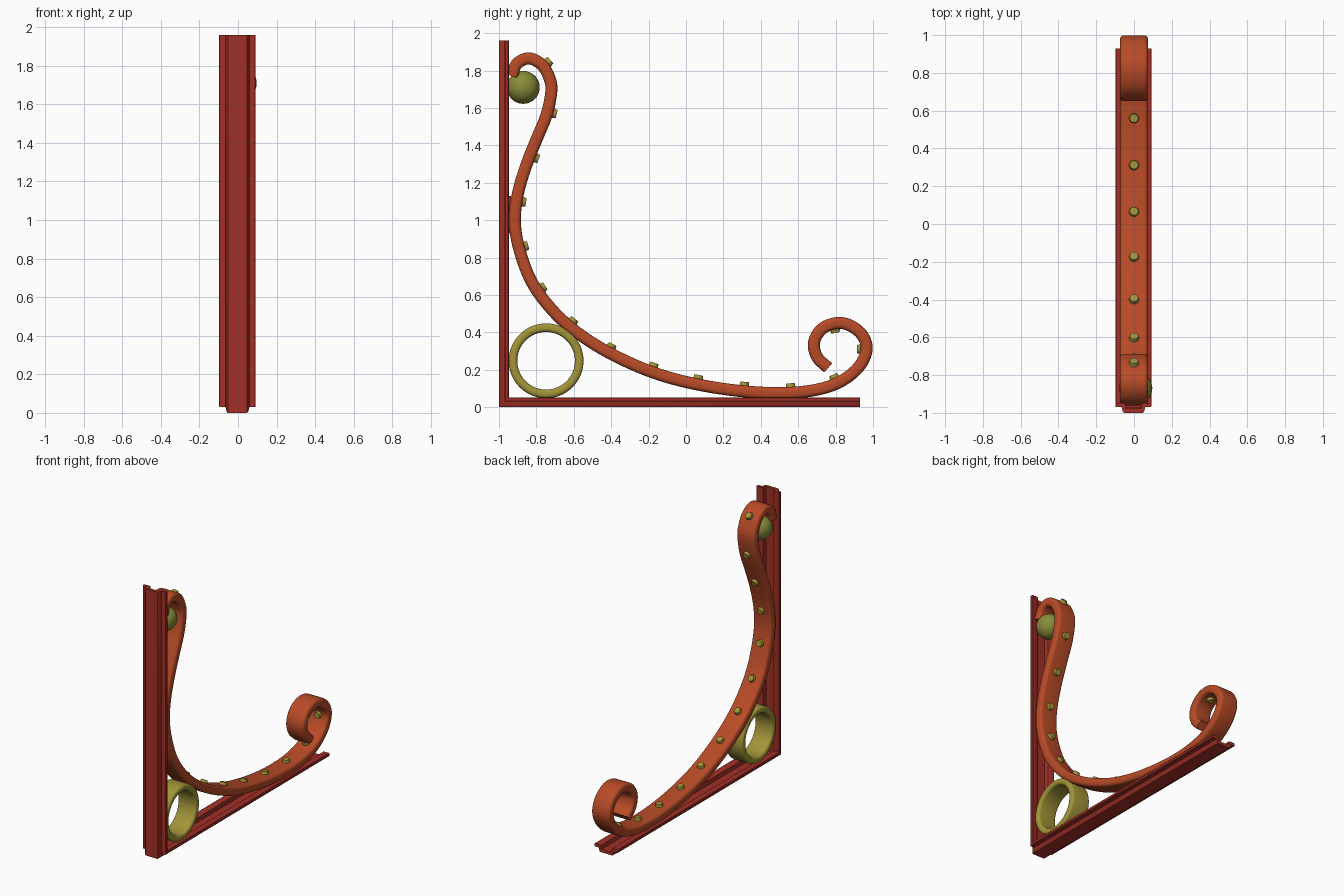
import bpy, bmesh, math
from mathutils import Vector

if "Cube" in bpy.data.objects:
    bpy.data.objects.remove(bpy.data.objects["Cube"])


def material(name, color):
    m = bpy.data.materials.new(name)
    m.diffuse_color = (*color, 1)
    m.use_nodes = True
    m.node_tree.nodes["Principled BSDF"].inputs["Base Color"].default_value = m.diffuse_color
    return m


RED = material("rust_red", (0.48, 0.07, 0.02))
DARK_RED = material("dark_red", (0.36, 0.03, 0.02))
OLIVE = material("olive", (0.36, 0.30, 0.04))
GREEN = material("moss_green", (0.25, 0.27, 0.04))


def finish(name, bm, mat, angle=35):
    bmesh.ops.recalc_face_normals(bm, faces=bm.faces[:])
    me = bpy.data.meshes.new(name)
    bm.to_mesh(me)
    bm.free()
    ob = bpy.data.objects.new(name, me)
    bpy.context.collection.objects.link(ob)
    me.materials.append(mat)
    bpy.ops.object.select_all(action='DESELECT')
    bpy.context.view_layer.objects.active = ob
    ob.select_set(True)
    bpy.ops.object.shade_smooth_by_angle(angle=math.radians(angle))
    return ob


def spline(pts, steps=6):
    """Catmull-Rom curve through 2D points."""
    p = [Vector(q) for q in pts]
    p = [2 * p[0] - p[1]] + p + [2 * p[-1] - p[-2]]
    out = []
    for a, b, c, d in zip(p, p[1:], p[2:], p[3:]):
        for i in range(steps):
            t = i / steps
            out.append(0.5 * (2 * b + (c - a) * t + (2 * a - 5 * b + 4 * c - d) * t * t
                              + (3 * b - a - 3 * c + d) * t ** 3))
    return out + [p[-2]]


def sweep(name, path, profile, mat, closed=False, x0=0.0):
    """Sweep an (x, depth) profile along a path in the YZ plane, mitring corners."""
    bm = bmesh.new()
    path = [Vector(p) for p in path]
    n = len(path)
    rings = []
    for i, p in enumerate(path):
        before = path[i - 1] if closed or i else None
        after = path[(i + 1) % n] if closed or i < n - 1 else None
        t1 = (p - before).normalized() if before is not None else (after - p).normalized()
        t2 = (after - p).normalized() if after is not None else t1
        n1, n2 = Vector((-t1.y, t1.x)), Vector((-t2.y, t2.x))
        nor = (n1 + n2) / (1 + n1.dot(n2))
        rings.append([bm.verts.new((x + x0, p.x + nor.x * d, p.y + nor.y * d))
                      for x, d in profile])
    k = len(profile)
    pairs = list(zip(rings, rings[1:])) + ([(rings[-1], rings[0])] if closed else [])
    for a, b in pairs:
        for j in range(k):
            bm.faces.new((a[j], a[(j + 1) % k], b[(j + 1) % k], b[j]))
    if not closed:
        bm.faces.new(rings[0])
        bm.faces.new(rings[-1][::-1])
    return finish(name, bm, mat)


def rounded_bar(w, t, r):
    """Rounded rectangle section, half width w and half thickness t."""
    out = []
    for cx, cy, a0 in ((1, 1, 0), (-1, 1, 90), (-1, -1, 180), (1, -1, 270)):
        for s in range(5):
            a = math.radians(a0 + s * 22.5)
            out.append((cx * (w - r) + r * math.cos(a), cy * (t - r) + r * math.sin(a)))
    return out


# Mitred L frame of hat-section channel
half = [(0.050, 0.0), (0.056, 0.006), (0.062, 0.030), (0.092, 0.030), (0.095, 0.034),
        (0.095, 0.049), (0.092, 0.053), (0.050, 0.053), (0.044, 0.049), (0.038, 0.022)]
hat = half + [(-x, d) for x, d in reversed(half)]
sweep("channel_frame", [(-1, 1.96), (-1, 0), (0.93, 0)], hat, DARK_RED, x0=-0.003)

# Scrolled strap
strap_path = spline([
    (-0.93, 1.77), (-0.905, 1.835), (-0.84, 1.865), (-0.77, 1.83), (-0.73, 1.76),
    (-0.72, 1.69), (-0.745, 1.565), (-0.80, 1.43), (-0.857, 1.285), (-0.90, 1.135),
    (-0.915, 0.99), (-0.89, 0.84), (-0.825, 0.67), (-0.72, 0.525), (-0.59, 0.405),
    (-0.40, 0.285), (-0.16, 0.18), (0.095, 0.115), (0.365, 0.08), (0.605, 0.08),
    (0.79, 0.12), (0.915, 0.205), (0.966, 0.31), (0.93, 0.40), (0.835, 0.45),
    (0.735, 0.425), (0.685, 0.35), (0.70, 0.27), (0.76, 0.21)])
sweep("scroll_strap", strap_path, rounded_bar(0.075, 0.032, 0.022), RED)

# Ring in the corner
ring_path = [(-0.748 + 0.177 * math.cos(a), 0.248 + 0.177 * math.sin(a))
             for a in (2 * math.pi * i / 64 for i in range(64))]
sweep("corner_ring", ring_path, rounded_bar(0.075, 0.023, 0.018), OLIVE, closed=True)

# Ball under the upper curl
bm = bmesh.new()
bmesh.ops.create_uvsphere(bm, u_segments=32, v_segments=16, radius=0.088)
bmesh.ops.translate(bm, verts=bm.verts[:], vec=(0.009, -0.87, 1.71))
finish("ball", bm, GREEN, 60)

# Joint pad between strap and upright
bm = bmesh.new()
bmesh.ops.create_cube(bm, size=1)
for v in bm.verts:
    v.co = (v.co.x * 0.11, -0.953 + v.co.y * 0.035, 1.03 + v.co.z * 0.2)
finish("joint_pad", bm, DARK_RED)

# Rivets spaced evenly along the strap
travelled, target, count = 0.0, 0.235, 0
for a, b in zip(strap_path, strap_path[1:]):
    seg = (b - a).length
    while target <= travelled + seg and count < 15:
        p = a.lerp(b, (target - travelled) / seg)
        t = (b - a).normalized()
        nor = Vector((0, -t.y, t.x))
        bm = bmesh.new()
        rot = Vector((0, 0, 1)).rotation_difference(nor).to_matrix()
        bmesh.ops.create_cone(bm, cap_ends=True, segments=16, radius1=0.029,
                              radius2=0.022, depth=0.03)
        for v in bm.verts:
            v.co = rot @ v.co + Vector((0, p.x, p.y)) + nor * 0.036
        finish("rivet_%02d" % (count + 1), bm, OLIVE, 30)
        count += 1
        target += 0.253
    travelled += seg
